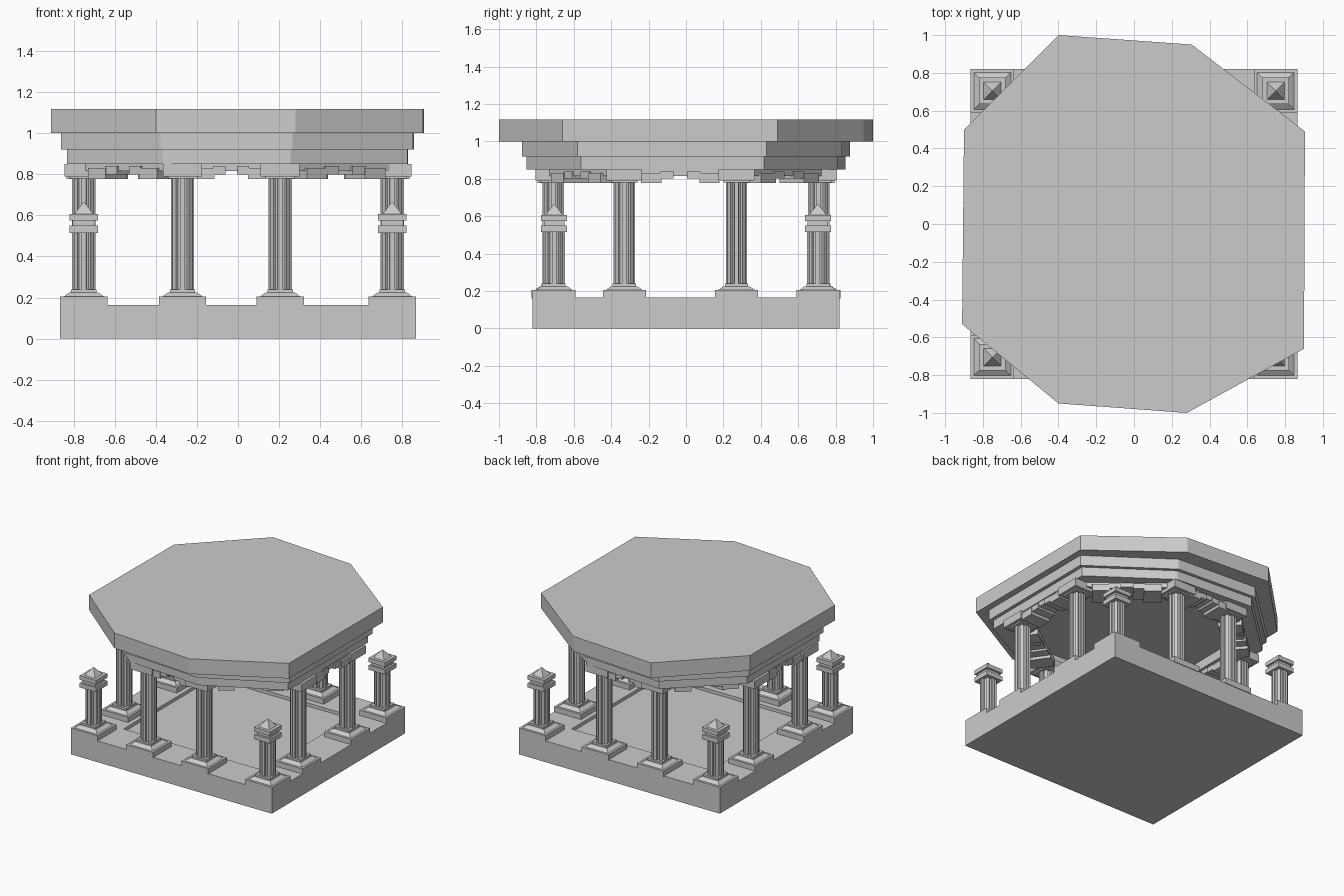
import bpy, bmesh
from math import pi, cos, sin, hypot, atan2

if "Cube" in bpy.data.objects:
    bpy.data.objects.remove(bpy.data.objects["Cube"])


def finish(bm, name, loc=(0, 0, 0), rot=0):
    bmesh.ops.recalc_face_normals(bm, faces=bm.faces)
    me = bpy.data.meshes.new(name)
    bm.to_mesh(me)
    bm.free()
    ob = bpy.data.objects.new(name, me)
    ob.location = loc
    ob.rotation_euler[2] = rot
    bpy.context.collection.objects.link(ob)
    return ob


def loft(bm, rings):
    """Closed solid through stacked rings with equal point counts."""
    vs = [[bm.verts.new(p) for p in r] for r in rings]
    n = len(vs[0])
    for a, b in zip(vs, vs[1:]):
        for i in range(n):
            bm.faces.new((a[i], a[(i + 1) % n], b[(i + 1) % n], b[i]))
    bm.faces.new(vs[0])
    bm.faces.new(vs[-1])


def square(h, z):
    return [(-h, -h, z), (h, -h, z), (h, h, z), (-h, h, z)]


def stack(name, profile, loc):
    """Square turned part from (half width, height) pairs."""
    bm = bmesh.new()
    loft(bm, [square(h, z) for h, z in profile])
    return finish(bm, name, loc)


def box(name, x0, x1, y0, y1, z0, z1, loc=(0, 0, 0), rot=0):
    bm = bmesh.new()
    loft(bm, [[(x0, y0, z), (x1, y0, z), (x1, y1, z), (x0, y1, z)] for z in (z0, z1)])
    return finish(bm, name, loc, rot)


def frame(name, outer, inner, z0, z1):
    """Ring between two outlines."""
    bm = bmesh.new()
    rows = [[bm.verts.new((x, y, z)) for x, y in o]
            for o, z in ((outer, z0), (outer, z1), (inner, z1), (inner, z0))]
    n = len(outer)
    for k in range(4):
        a, b = rows[k], rows[(k + 1) % 4]
        for i in range(n):
            bm.faces.new((a[i], a[(i + 1) % n], b[(i + 1) % n], b[i]))
    return finish(bm, name)


def slab(name, outline, z0, z1):
    bm = bmesh.new()
    loft(bm, [[(x, y, z) for x, y in outline] for z in (z0, z1)])
    return finish(bm, name)


# Fluted shaft with eight ribs
def shaft(name, x, y, top):
    pts = []
    for i in range(8):
        for da, r in ((-0.27, 0.046), (-0.2, 0.058), (0.2, 0.058), (0.27, 0.046)):
            a = i * pi / 4 + da
            pts.append((r * cos(a), r * sin(a)))
    bm = bmesh.new()
    loft(bm, [[(px, py, z) for px, py in pts] for z in (0.22, top)])
    return finish(bm, name, (x, y, 0))


# Base with a sunken floor
def rect(x, y):
    return [(-x, -y), (x, -y), (x, y), (-x, y)]


slab("base_floor", rect(0.6, 0.55), 0, 0.14)
frame("base_rim", rect(0.865, 0.82), rect(0.6, 0.55), 0, 0.165)

# Footings shared by columns and corner posts
columns = [(-0.27, -0.71), (0.205, -0.71), (0.75, -0.33), (0.75, 0.27),
           (0.205, 0.71), (-0.27, 0.71), (-0.75, 0.27), (-0.75, -0.33)]
corners = [(sx * 0.75, sy * 0.705) for sx in (-1, 1) for sy in (-1, 1)]
for x, y in columns + corners:
    stack("pedestal", [(0.115, 0.16), (0.115, 0.205)], (x, y, 0))
    stack("column_foot", [(0.098, 0.205), (0.07, 0.225), (0.062, 0.225), (0.062, 0.24)], (x, y, 0))

# Corner posts with double caps and pyramid finials
for x, y in corners:
    shaft("corner_post", x, y, 0.52)
    stack("post_cap", [(0.07, 0.515), (0.07, 0.55), (0.055, 0.55), (0.055, 0.575),
                       (0.07, 0.575), (0.07, 0.607), (0.046, 0.607), (0.001, 0.665)], (x, y, 0))

# Tall columns, capitals and stepped beams between them
for i, (x, y) in enumerate(columns):
    shaft("column", x, y, 0.79)
    stack("capital", [(0.07, 0.78), (0.07, 0.79), (0.095, 0.79), (0.095, 0.85)], (x, y, 0))
    x2, y2 = columns[(i + 1) % 8]
    length, ang = hypot(x2 - x, y2 - y), atan2(y2 - y, x2 - x)
    mid = ((x + x2) / 2, (y + y2) / 2, 0)
    box("beam", -length / 2, length / 2, -0.07, 0.07, 0.815, 0.855, mid, ang)
    for s in (-1, 1):
        a, b = sorted((s * length * 0.17, s * length * 0.35))
        box("bracket", a, b, -0.085, 0.085, 0.778, 0.83, mid, ang)
        a, b = sorted((s * length * 0.06, s * length * 0.18))
        box("bracket_step", a, b, -0.08, 0.08, 0.8, 0.84, mid, ang)

# Irregular octagonal roof in three tiers
octagon = [(-0.4, -0.95), (0.28, -1.0), (0.9, -0.66), (0.905, 0.49),
           (0.305, 0.95), (-0.4, 1.0), (-0.9, 0.5), (-0.91, -0.53)]


def scaled(sx, sy):
    return [(x * sx, y * sy) for x, y in octagon]


frame("lower_cornice", scaled(0.915, 0.852), scaled(0.73, 0.66), 0.85, 0.92)
slab("upper_cornice", scaled(0.945, 0.878), 0.92, 1.0)
slab("roof_slab", octagon, 1.0, 1.118)
